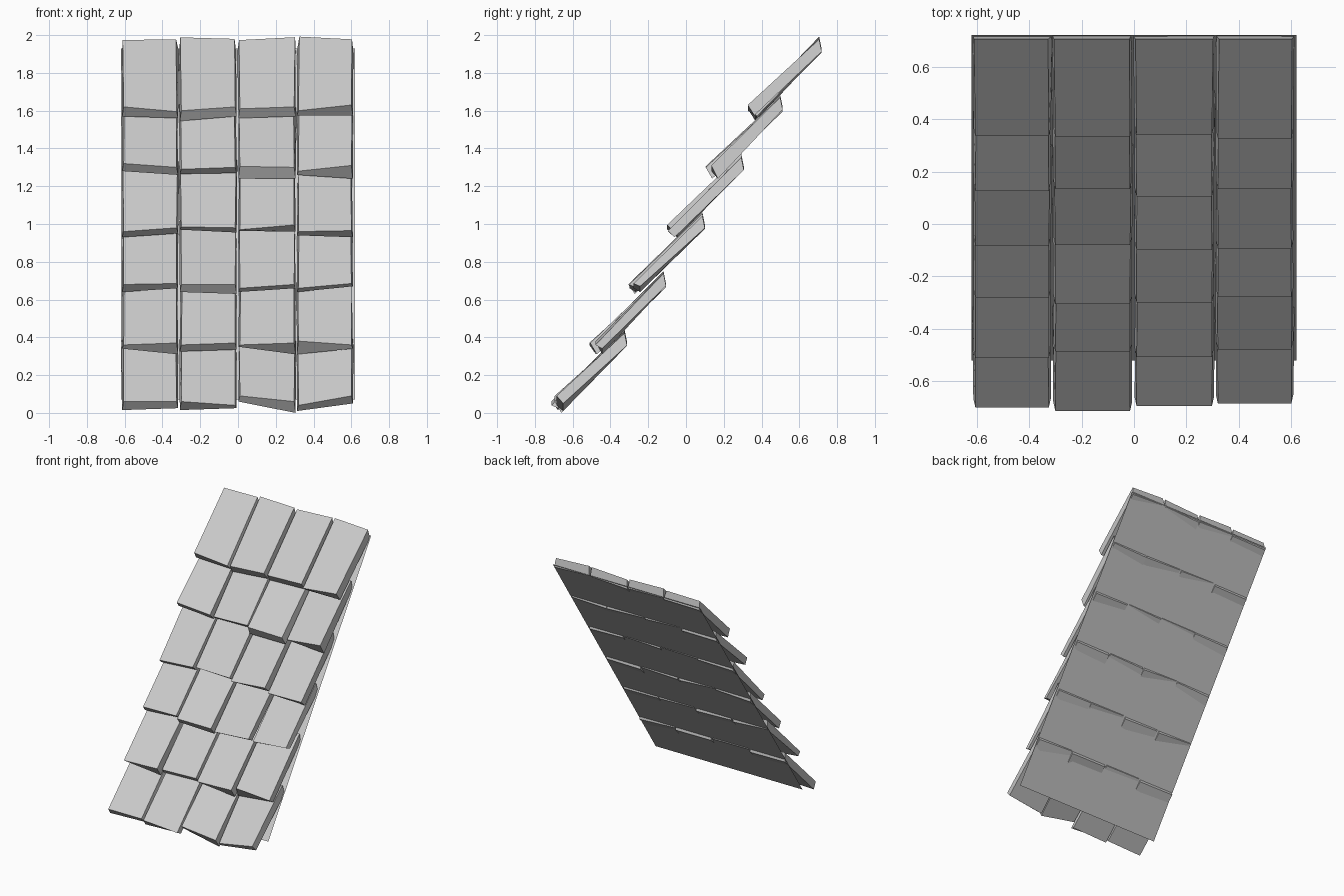
import bpy, random

if "Cube" in bpy.data.objects:
    bpy.data.objects.remove(bpy.data.objects["Cube"])
random.seed(4)


def mesh_object(name, verts, faces):
    me = bpy.data.meshes.new(name)
    me.from_pydata(verts, [], faces)
    me.update()
    ob = bpy.data.objects.new(name, me)
    bpy.context.collection.objects.link(ob)
    return ob


# sloping backing board, a single thin sheet
mesh_object("roof_board",
            [(-.62, -.52, .07), (.62, -.52, .07), (.62, .72, 1.93), (-.62, .72, 1.93)],
            [(0, 1, 2, 3)])

# lip of each shingle, in hundredths relative to its row:
# left height, right height, left drop, right drop, shift in y
LIPS = [
    [(0, 0, 4.5, 3.5, 0), (0, -2, 4.5, 1.5, -1.3), (3, 0, 3, 6, .5), (-2, 3, 3, 4, 1.5)],
    [(-1, 0, 2, 6, -1.8), (-1, 0, 3.5, 3.5, .7), (-1, 0, 1, 6, -1.3), (1, -1, 7, 2, 1.5)],
    [(0, .5, 4, 2.5, .7), (0, 0, 4, 5, -1.8), (-2, 0, 2, 2, -1.2), (-2, .5, 2, 1.5, 1)],
    [(-3, -1, 3, 3, 0), (-.5, -1, 1.5, 2.5, .2), (-2, .5, .7, 3.5, -1.8), (-3, -2.5, 2, 3.5, -1.3)],
    [(2, 0, 4, 4, .2), (-1, 0, 2.5, 3, 1), (.5, 0, 6.5, 6, -2), (-2, 1, 2, 7, 1)],
    [(1, -1.5, 5, 3.5, .5), (-1, 1, 5.5, 5, .3), (0, 1, 5, 5, 1), (-1, 2, 2.5, 5.5, -.3)],
]
COLS = [(-.605, -.325), (-.3, -.015), (.01, .297), (.32, .6)]
BOX = [(0, 2, 3, 1), (4, 5, 7, 6), (0, 1, 5, 4), (2, 6, 7, 3), (0, 4, 6, 2), (1, 3, 7, 5)]


def jit(a):
    return random.uniform(-a, a)


# overlapping, slightly crooked shingles
for r, row in enumerate(LIPS):
    y0, z0 = -.7 + .206 * r, .06 + .31 * r
    for c, (hl, hr, dl, dr, dy) in enumerate(row):
        verts = []
        lift = [jit(.012), jit(.012)]
        for side, (h, d) in enumerate(((hl, dl), (hr, dr))):
            x = COLS[c][side]
            y, z = y0 + dy / 100, z0 + h / 100
            out = .008 if side else -.008
            # lip top, lip bottom, upper end top, upper end bottom
            verts += [(x, y, z),
                      (x + out, y + .035, z - d / 100),
                      (x + jit(.006), y0 + .375, z0 + .37 + lift[side]),
                      (x + out + jit(.006), y0 + .388, z0 + .305 + lift[side])]
        mesh_object(f"shingle_{r + 1}_{c + 1}", verts, BOX)
